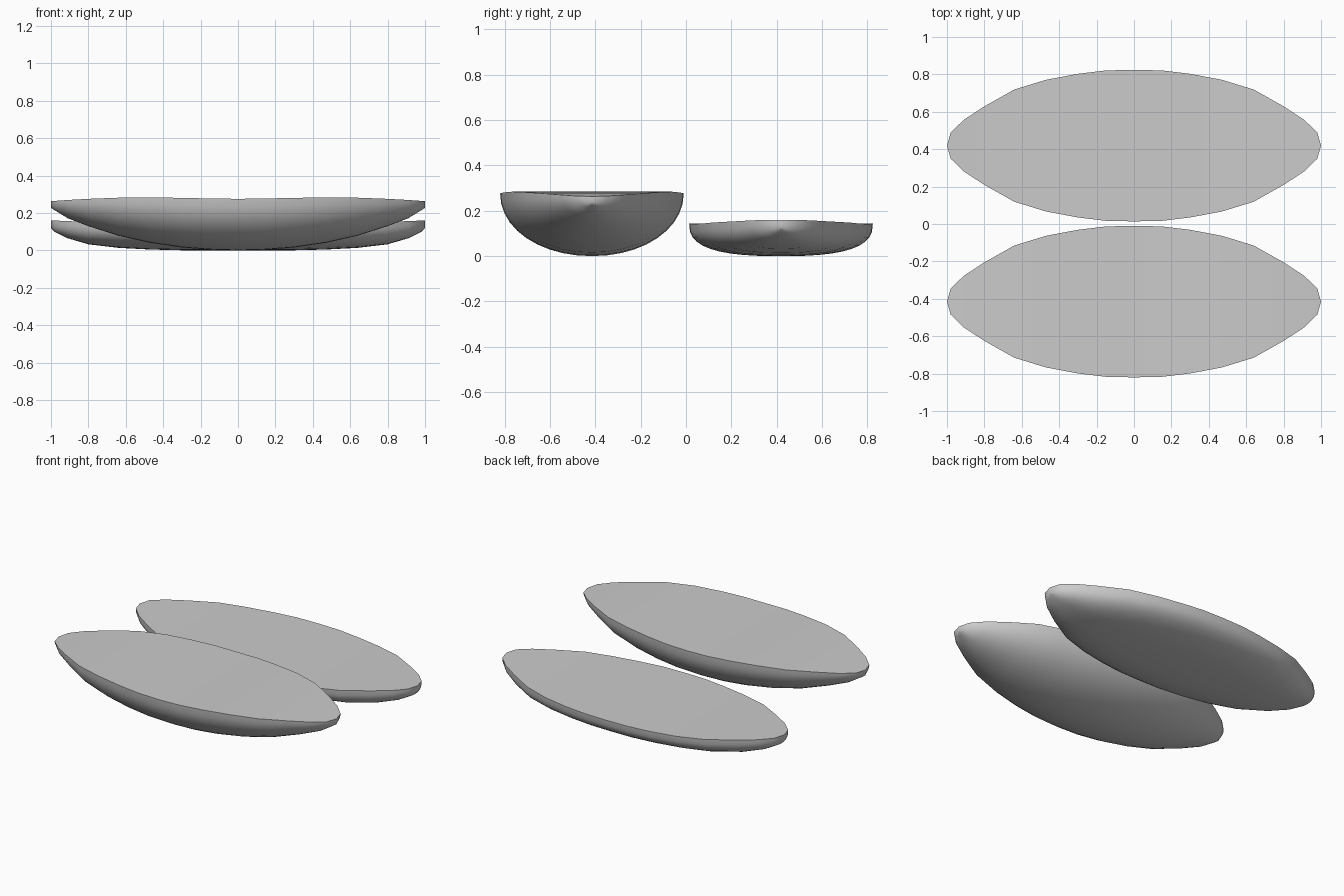
import bpy, bmesh, math

cube = bpy.data.objects.get("Cube")
if cube:
    bpy.data.objects.remove(cube, do_unlink=True)

grey = bpy.data.materials.new("plain grey")
grey.use_nodes = True
colour = (0.6, 0.6, 0.6, 1)
grey.diffuse_color = colour
grey.node_tree.nodes["Principled BSDF"].inputs["Base Color"].default_value = colour

# Stations along the half length: distance from the middle and half width
STATIONS = [(0, .405), (.15, .402), (.3, .384), (.47, .352), (.64, .3),
            (.8, .21), (.91, .138), (.98, .07), (1, 0)]
SEGMENTS = 20


def make_hull(name, y, rim, keel, power):
    """Loft rounded cross-sections end to end and close them with a deck."""
    half = [(x, w, r, k) for (x, w), r, k in zip(STATIONS, rim, keel)]
    full = [(-x, w, r, k) for x, w, r, k in half[:0:-1]] + half
    bm = bmesh.new()
    rings = []
    for x, width, top, bottom in full:
        ring = []
        for i in range(SEGMENTS + 1):
            a = math.pi * i / SEGMENTS
            c, s = math.cos(a), math.sin(a)
            side = math.copysign(abs(c) ** (2 / power), c) * width
            depth = max(s, 0) ** (2 / power) * (top - bottom)
            ring.append(bm.verts.new((x, y + side, top - depth)))
        rings.append(ring)
    for a, b in zip(rings, rings[1:]):
        for i in range(SEGMENTS):
            bm.faces.new((a[i], a[i + 1], b[i + 1], b[i]))
        bm.faces.new((a[0], b[0], b[-1], a[-1]))
    bmesh.ops.remove_doubles(bm, verts=bm.verts, dist=0.0005)
    bmesh.ops.recalc_face_normals(bm, faces=bm.faces)
    mesh = bpy.data.meshes.new(name)
    bm.to_mesh(mesh)
    bm.free()
    mesh.materials.append(grey)
    obj = bpy.data.objects.new(name, mesh)
    bpy.context.collection.objects.link(obj)
    bpy.ops.object.select_all(action="DESELECT")
    obj.select_set(True)
    bpy.context.view_layer.objects.active = obj
    bpy.ops.object.shade_smooth_by_angle(angle=math.radians(40))


# Deep rounded half at the front
make_hull("deep_half", -.415,
          [.276, .278, .281, .284, .282, .276, .27, .265, .263],
          [0, .004, .016, .041, .079, .13, .172, .215, .228], 2.05)

# Shallow flat-bottomed half at the back
make_hull("shallow_half", .419,
          [.143, .143, .142, .143, .148, .153, .157, .16, .16],
          [0, 0, .001, .005, .014, .033, .065, .1, .12], 2.7)
